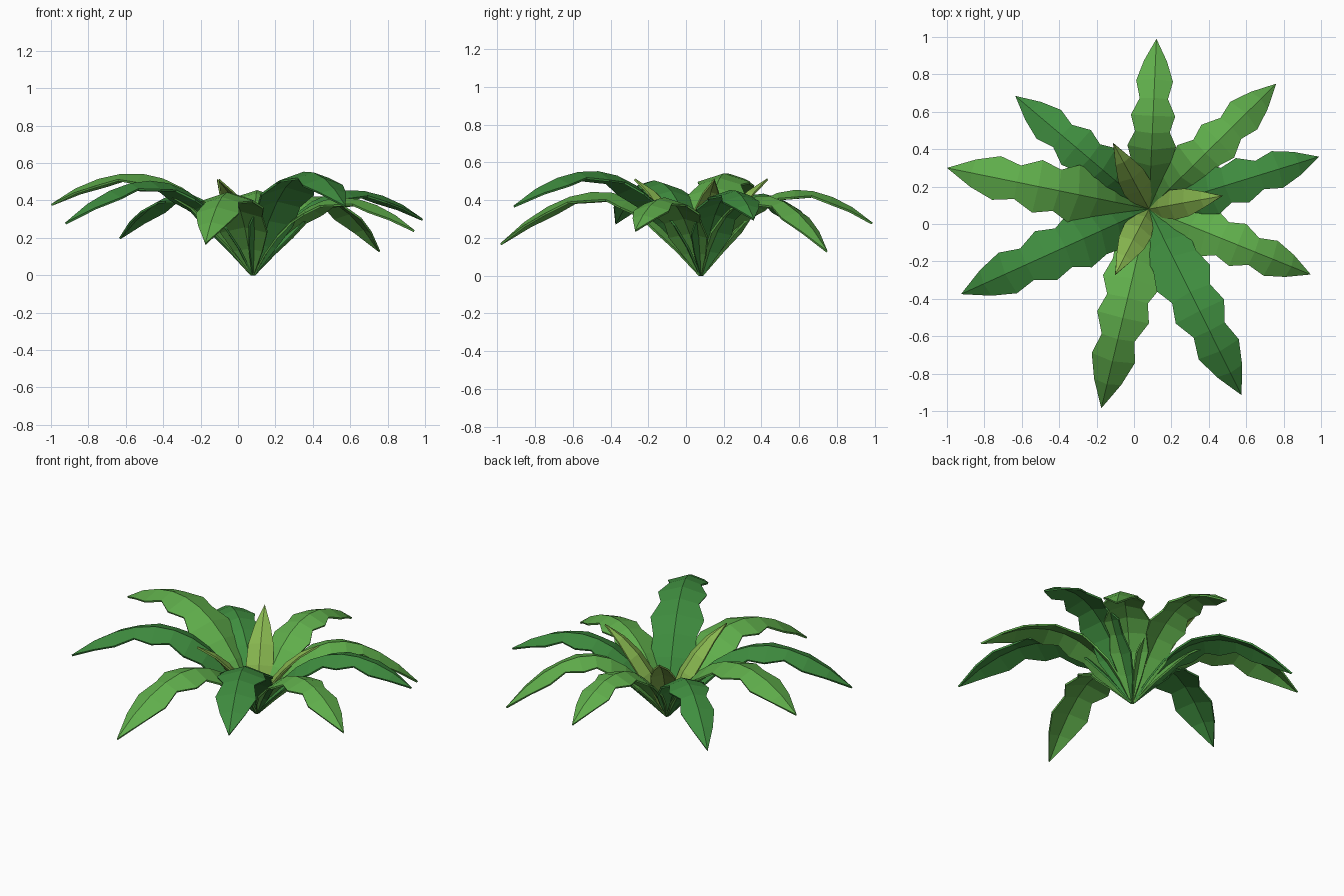
import bpy
from mathutils import Vector
from math import sqrt

if "Cube" in bpy.data.objects:
    bpy.data.objects.remove(bpy.data.objects["Cube"])

ROOT = Vector((0.08, 0.08, 0.005))


def material(name, rgb):
    m = bpy.data.materials.new(name)
    m.diffuse_color = (*rgb, 1)
    m.use_nodes = True
    m.node_tree.nodes["Principled BSDF"].inputs["Base Color"].default_value = m.diffuse_color
    return m


LIGHT = material("light_green", (0.115, 0.42, 0.07))
DARK = material("dark_green", (0.05, 0.27, 0.05))
YOUNG = material("young_green", (0.25, 0.48, 0.08))


def leaf(name, tip, ctrl_r, ctrl_z, widths, fold, mat):
    """Thin folded blade along a quadratic arc from the root to the tip."""
    flat = Vector((tip[0] - ROOT.x, tip[1] - ROOT.y, 0))
    reach, out = flat.length, flat.normalized()
    side = Vector((-out.y, out.x, 0))
    up = Vector((0, 0, 1))
    n = len(widths)
    verts, faces = [], []
    for i, w in enumerate(widths):
        t = i / n
        r = 2 * t * (1 - t) * ctrl_r + t * t * reach
        z = 2 * t * (1 - t) * ctrl_z + t * t * tip[2]
        dr = (1 - 2 * t) * ctrl_r + t * reach
        dz = (1 - 2 * t) * ctrl_z + t * tip[2]
        normal = (up * dr - out * dz).normalized()
        mid = ROOT + out * r + up * z
        drop = normal * w * fold
        verts += [mid + side * w - drop, mid, mid - side * w - drop]
    verts.append(Vector(tip))
    for i in range(n - 1):
        a = 3 * i
        faces += [(a, a + 1, a + 4, a + 3), (a + 1, a + 2, a + 5, a + 4)]
    a, end = 3 * (n - 1), 3 * n
    faces += [(a, a + 1, end), (a + 1, a + 2, end)]
    mesh = bpy.data.meshes.new(name)
    mesh.from_pydata(verts, [], faces)
    mesh.materials.append(mat)
    ob = bpy.data.objects.new(name, mesh)
    bpy.context.collection.objects.link(ob)
    solid = ob.modifiers.new("thickness", 'SOLIDIFY')
    solid.thickness = 0.011
    solid.offset = -1


# Large arching leaves: tip x, y, z, arc peak height, colour
WAVY = [0.008, 0.075, 0.12, 0.115, 0.143, 0.102, 0.13, 0.083, 0.108, 0.068]
OUTER = [
    (0.12, 0.99, 0.28, 0.45, LIGHT),
    (0.76, 0.75, 0.13, 0.42, LIGHT),
    (0.99, 0.36, 0.30, 0.45, DARK),
    (0.945, -0.27, 0.24, 0.41, LIGHT),
    (0.575, -0.915, 0.37, 0.55, DARK),
    (-0.175, -0.985, 0.17, 0.44, LIGHT),
    (-0.925, -0.375, 0.28, 0.50, DARK),
    (-1.00, 0.30, 0.38, 0.54, LIGHT),
    (-0.635, 0.685, 0.20, 0.43, DARK),
]
for i, (x, y, z, peak, mat) in enumerate(OUTER, 1):
    reach = sqrt((x - ROOT.x) ** 2 + (y - ROOT.y) ** 2)
    ctrl_z = peak + sqrt(peak * peak - peak * z)
    leaf(f"outer_leaf_{i}", (x, y, z), 0.39 * reach, ctrl_z,
         [w * reach for w in WAVY], 0.32, mat)

# Small upright centre leaves
for i, (x, y) in enumerate([(0.47, 0.15), (-0.11, 0.43), (-0.10, -0.27)], 1):
    leaf(f"centre_leaf_{i}", (x, y, 0.515), 0.09, 0.36,
         [0.008, 0.06, 0.08, 0.075, 0.045], 0.32, YOUNG)
